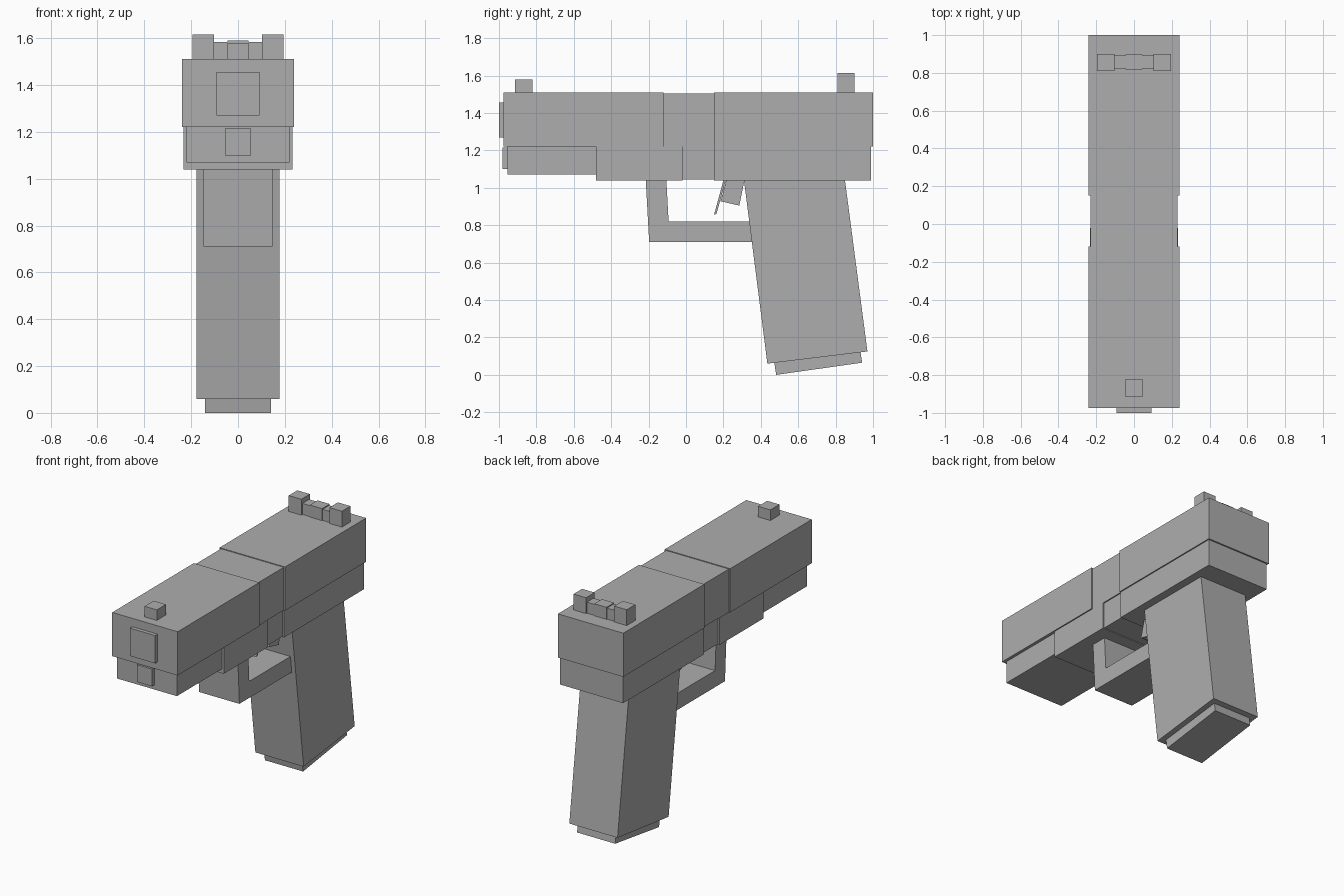
import bpy
import bmesh

default = bpy.data.objects.get("Cube")
if default:
    bpy.data.objects.remove(default, do_unlink=True)

grey = bpy.data.materials.new("plain grey")
grey.use_nodes = True
COLOUR = (0.42, 0.42, 0.42, 1)
grey.diffuse_color = COLOUR
grey.node_tree.nodes["Principled BSDF"].inputs["Base Color"].default_value = COLOUR


def prism(name, outline, half_width, x=0.0):
    """Extrude a side outline of (y, z) points across x."""
    bm = bmesh.new()
    face = bm.faces.new([bm.verts.new((x - half_width, y, z)) for y, z in outline])
    out = bmesh.ops.extrude_face_region(bm, geom=[face])
    moved = [v for v in out["geom"] if isinstance(v, bmesh.types.BMVert)]
    bmesh.ops.translate(bm, verts=moved, vec=(2 * half_width, 0, 0))
    bmesh.ops.recalc_face_normals(bm, faces=bm.faces)
    mesh = bpy.data.meshes.new(name)
    bm.to_mesh(mesh)
    bm.free()
    mesh.materials.append(grey)
    obj = bpy.data.objects.new(name, mesh)
    bpy.context.collection.objects.link(obj)
    return obj


def block(name, half_width, y0, y1, z0, z1, x=0.0):
    return prism(name, [(y0, z0), (y1, z0), (y1, z1), (y0, z1)], half_width, x)


# Slide, with a slightly recessed middle section
block("slide_front", 0.24, -0.975, -0.12, 1.22, 1.51)
block("slide_middle", 0.23, -0.12, 0.15, 1.22, 1.505)
block("slide_rear", 0.24, 0.15, 1.0, 1.22, 1.51)

# Frame under the slide, with its own recessed section
block("frame_front", 0.232, -0.48, -0.02, 1.04, 1.22)
block("frame_middle", 0.222, -0.02, 0.15, 1.045, 1.22)
block("frame_rear", 0.232, 0.15, 0.99, 1.04, 1.22)
block("dust_cover", 0.22, -0.955, -0.48, 1.07, 1.22)

# Muzzle parts
block("barrel_end", 0.092, -1.0, -0.975, 1.27, 1.455)
block("guide_rod", 0.055, -0.98, -0.955, 1.10, 1.215)

# Raked grip and the plate below it
prism("grip", [(0.31, 1.04), (0.85, 1.04), (0.97, 0.125), (0.435, 0.06)], 0.177)
prism("magazine_base", [(0.472, 0.065), (0.933, 0.121), (0.942, 0.065), (0.482, 0.0)], 0.14)

# Trigger guard and trigger
prism("trigger_guard", [(-0.215, 1.04), (-0.105, 1.04), (-0.093, 0.82), (0.339, 0.82),
                        (0.354, 0.71), (-0.197, 0.71)], 0.148)
prism("trigger_block", [(0.215, 1.04), (0.312, 1.04), (0.285, 0.905), (0.185, 0.928)], 0.1)
prism("trigger", [(0.20, 1.04), (0.213, 1.04), (0.163, 0.86), (0.15, 0.856)], 0.03)

# Sights
block("front_sight", 0.045, -0.915, -0.82, 1.51, 1.58)
for side, s in (("left", 1), ("right", -1)):
    block("rear_sight_post_" + side, 0.046, 0.81, 0.9, 1.51, 1.615, x=s * 0.149)
    block("rear_sight_bridge_" + side, 0.03, 0.822, 0.892, 1.51, 1.583, x=s * 0.074)
block("rear_sight_centre", 0.045, 0.817, 0.897, 1.51, 1.59)
